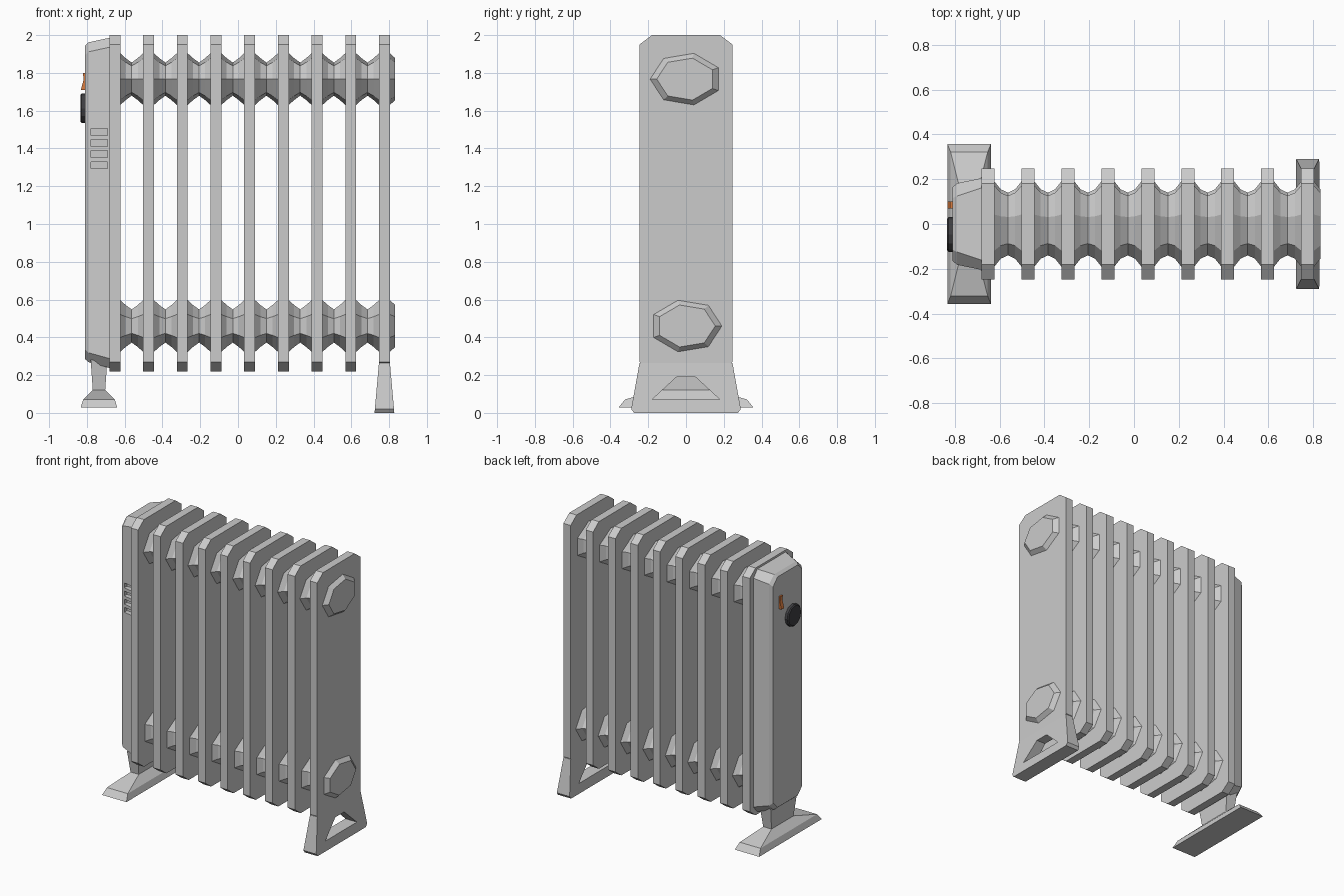
import bpy, bmesh
from math import sin, cos, pi

if "Cube" in bpy.data.objects:
    bpy.data.objects.remove(bpy.data.objects["Cube"])


def color(name, rgb):
    m = bpy.data.materials.new(name)
    m.diffuse_color = (*rgb, 1)
    m.use_nodes = True
    m.node_tree.nodes["Principled BSDF"].inputs["Base Color"].default_value = m.diffuse_color
    return m


def loft(name, rings, mat=None):
    """Skin a list of equal-length point rings and cap both ends."""
    bm = bmesh.new()
    rows = [[bm.verts.new(p) for p in r] for r in rings]
    n = len(rows[0])
    for a, b in zip(rows, rows[1:]):
        for i in range(n):
            j = (i + 1) % n
            bm.faces.new((a[i], a[j], b[j], b[i]))
    bm.faces.new(rows[0])
    bm.faces.new(rows[-1])
    bmesh.ops.recalc_face_normals(bm, faces=bm.faces)
    me = bpy.data.meshes.new(name)
    bm.to_mesh(me)
    bm.free()
    ob = bpy.data.objects.new(name, me)
    bpy.context.collection.objects.link(ob)
    if mat:
        me.materials.append(mat)
    return ob


def chamfered(x, hy, fy, z0, z1, cz):
    """Rectangle in the yz plane with cut corners; fy = half width of the flat ends."""
    return [(x, y, z) for y, z in (
        (-fy, z0), (fy, z0), (hy, z0 + cz), (hy, z1 - cz),
        (fy, z1), (-fy, z1), (-hy, z1 - cz), (-hy, z0 + cz))]


def rect(x, hx, hy, z):
    return [(x - hx, -hy, z), (x + hx, -hy, z), (x + hx, hy, z), (x - hx, hy, z)]


def disc(x, y, z, ry, rz, n, start=0):
    return [(x, y + ry * cos(start + 2 * pi * k / n), z + rz * sin(start + 2 * pi * k / n))
            for k in range(n)]


# Radiator fins
FINS = [-0.652 + 0.1784 * i for i in range(9)]
for i, x in enumerate(FINS):
    loft(f"fin_{i + 1}", [chamfered(x + s, 0.247, 0.18, 0.22, 2.0, 0.05) for s in (-0.029, 0.029)])

# Seven-sided header pipes that swell at every fin
for name, z, start in (("upper_pipe", 1.767, pi), ("lower_pipe", 0.46, 0)):
    rings = []
    for i, x in enumerate(FINS):
        steps = [(0.029, 0.19, 0.14), (0.057, 0.155, 0.114)]
        if i:
            rings += [disc(x - d, 0, z, ry, rz, 7, start) for d, ry, rz in reversed(steps)]
        rings += [disc(x + d, 0, z, ry, rz, 7, start) for d, ry, rz in steps]
        if i < 8:
            rings.append(disc(x + 0.0892, 0, z, 0.14, 0.09, 7, start))
    loft(name, rings)

# Control housing, tapering away from the fins
housing = loft("control_housing", [
    chamfered(-0.67, 0.207, 0.165, 0.235, 1.988, 0.05),
    chamfered(-0.79, 0.182, 0.125, 0.268, 1.962, 0.05),
    chamfered(-0.81, 0.165, 0.115, 0.285, 1.945, 0.05)])

# Vent slots recessed in the front of the housing
for k in range(4):
    z = 1.487 - 0.0585 * k
    cutter = loft(f"vent_cutter_{k + 1}", [rect_ for rect_ in (
        [(x, y, h) for x, y in ((-0.777, -0.3), (-0.69, -0.3), (-0.69, -0.155), (-0.777, -0.155))]
        for h in (z - 0.018, z + 0.018))])
    cutter.hide_render = True
    cutter.hide_viewport = True
    mod = housing.modifiers.new(f"vent_{k + 1}", 'BOOLEAN')
    mod.operation = 'DIFFERENCE'
    mod.solver = 'EXACT'
    mod.object = cutter

# Thermostat knob and rocker switch
dark = color("dark_plastic", (0.05, 0.05, 0.055))
orange = color("orange_plastic", (0.7, 0.2, 0.05))
loft("thermostat_knob", [disc(x, -0.047, 1.612, r, r, 12)
                         for x, r in ((-0.80, 0.078), (-0.828, 0.078), (-0.835, 0.07))], dark)
rocker = [(-0.80, 1.71), (-0.832, 1.71), (-0.817, 1.765), (-0.821, 1.80), (-0.80, 1.80)]
loft("rocker_switch", [[(x, y, z) for x, z in rocker] for y in (0.07, 0.1)], orange)

# Pedestal foot under the housing
loft("left_foot", [rect(-0.736, hx, hy, z) for hx, hy, z in (
    (0.097, 0.357, 0.028), (0.083, 0.322, 0.072), (0.033, 0.125, 0.122), (0.044, 0.15, 0.28))])

# Splayed end leg with a trapezoid opening, mirrored across y
half = [(0, 0.265), (0.246, 0.265), (0.29, 0.02), (0.275, 0.003), (0, 0.003)]
hole = [(0, 0.07), (0.18, 0.07), (0.05, 0.19), (0, 0.19)]


def leg_x(side, z):
    return FINS[-1] + side * (0.0525 - 0.0235 * z / 0.265)


bm = bmesh.new()
loops = []
for side in (-1, 1):
    loops.append([bm.verts.new((leg_x(side, z), y, max(z - 0.003, 0) if z < 0.01 else z))
                  for y, z in half + hole])
    bm.faces.new(loops[-1])
n = len(loops[0])
for i in range(n):
    j = (i + 1) % n
    if i not in (4, 8):  # leave the mirror seam open
        bm.faces.new((loops[0][i], loops[0][j], loops[1][j], loops[1][i]))
bmesh.ops.recalc_face_normals(bm, faces=bm.faces)
# Keep normals outward on the open half shell
probe = max(bm.faces, key=lambda f: f.calc_center_median().y)
if probe.normal.y < 0:
    bmesh.ops.reverse_faces(bm, faces=bm.faces)
me = bpy.data.meshes.new("right_leg")
bm.to_mesh(me)
bm.free()
leg = bpy.data.objects.new("right_leg", me)
bpy.context.collection.objects.link(leg)
mirror = leg.modifiers.new("mirror", 'MIRROR')
mirror.use_axis = (False, True, False)
